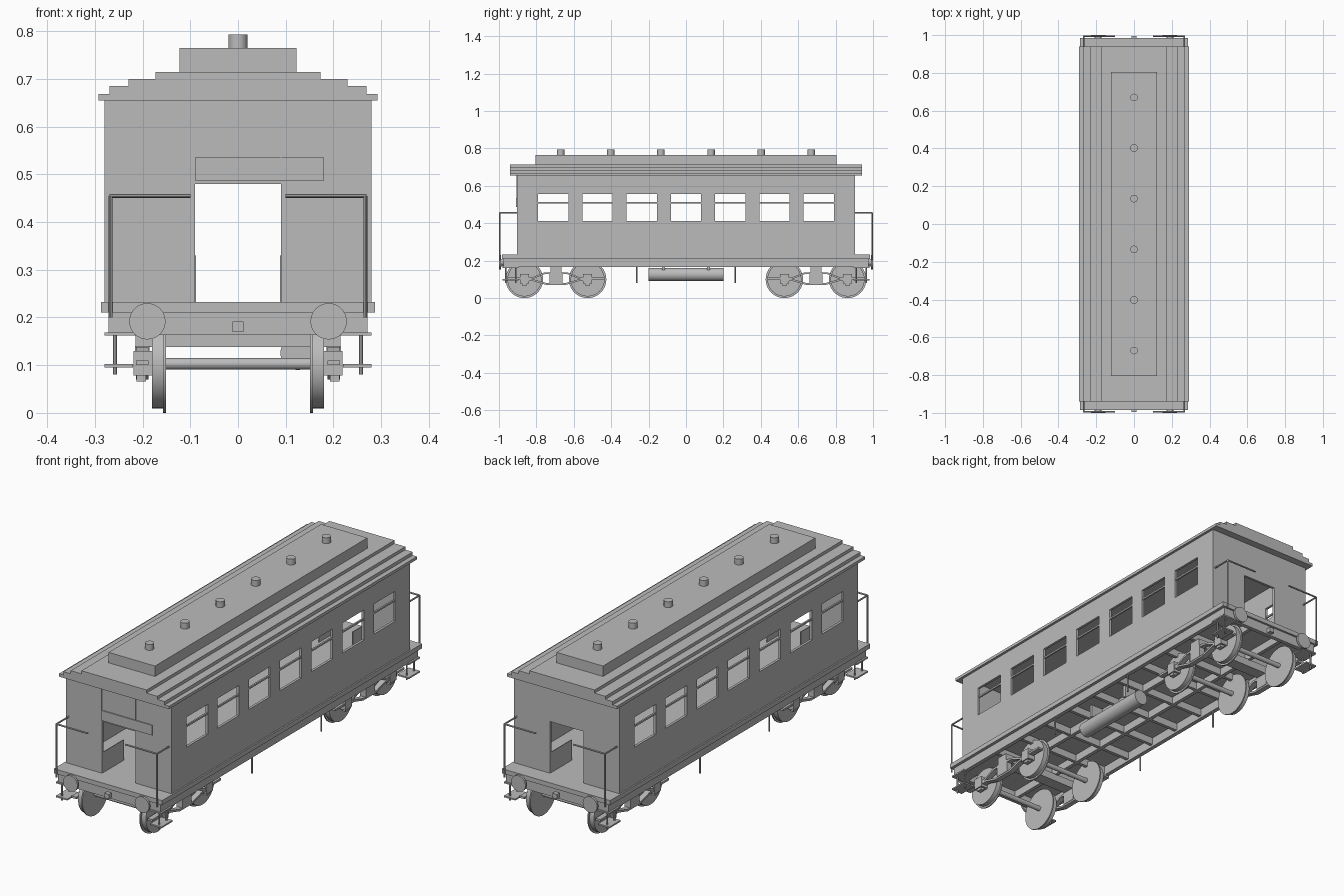
import bpy, bmesh, math
from mathutils import Matrix, Vector

cube = bpy.data.objects.get("Cube")
if cube:
    bpy.data.objects.remove(cube, do_unlink=True)

grey = bpy.data.materials.new("plain grey")
grey.use_nodes = True
grey.diffuse_color = (0.5, 0.5, 0.5, 1)
grey.node_tree.nodes["Principled BSDF"].inputs["Base Color"].default_value = (0.5, 0.5, 0.5, 1)


def finish(name, bm, smooth=False):
    mesh = bpy.data.meshes.new(name)
    bmesh.ops.recalc_face_normals(bm, faces=bm.faces)
    bm.to_mesh(mesh)
    bm.free()
    obj = bpy.data.objects.new(name, mesh)
    obj.data.materials.append(grey)
    bpy.context.collection.objects.link(obj)
    if smooth:
        bpy.ops.object.select_all(action='DESELECT')
        obj.select_set(True)
        bpy.context.view_layer.objects.active = obj
        bpy.ops.object.shade_smooth_by_angle(angle=math.radians(35))
    return obj


def box(name, x, y, z):
    """Box from (low, high) ranges on each axis."""
    bm = bmesh.new()
    size = [b - a for a, b in (x, y, z)]
    mid = [(a + b) / 2 for a, b in (x, y, z)]
    bmesh.ops.create_cube(bm, size=1, matrix=Matrix.Translation(mid) @ Matrix.Diagonal((*size, 1)))
    return finish(name, bm)


def mbox(name, x, y, z):
    """The same box on the left and right."""
    box(name + "_left", x, y, z)
    box(name + "_right", (-x[1], -x[0]), y, z)


def rod(name, start, end, radius, sides=24):
    a, b = Vector(start), Vector(end)
    turn = (b - a).to_track_quat('Z', 'Y').to_matrix().to_4x4()
    bm = bmesh.new()
    bmesh.ops.create_cone(bm, cap_ends=True, segments=sides, radius1=radius, radius2=radius,
                          depth=(b - a).length, matrix=Matrix.Translation((a + b) / 2) @ turn)
    return finish(name, bm, True)


def wall(name, spans, heights, opening, place, thickness):
    """Grid wall in a plane, leaving out the cells where opening(i, j) is true."""
    bm = bmesh.new()
    grid = [[bm.verts.new(place(u, v)) for v in heights] for u in spans]
    for i in range(len(spans) - 1):
        for j in range(len(heights) - 1):
            if not opening(i, j):
                bm.faces.new((grid[i][j], grid[i + 1][j], grid[i + 1][j + 1], grid[i][j + 1]))
    obj = finish(name, bm)
    solid = obj.modifiers.new("thickness", 'SOLIDIFY')
    solid.thickness = thickness
    solid.offset = 0


def profile(name, points, x0, x1):
    """Outline in the yz plane, extruded along x."""
    bm = bmesh.new()
    face = bm.faces.new([bm.verts.new((x0, y, z)) for y, z in points])
    out = bmesh.ops.extrude_face_region(bm, geom=[face])
    bmesh.ops.translate(bm, vec=(x1 - x0, 0, 0),
                        verts=[v for v in out["geom"] if isinstance(v, bmesh.types.BMVert)])
    finish(name, bm)


# Side walls with seven windows and a sash bar in each
spans = [-0.904]
for k in range(-3, 4):
    spans += [k * 0.2367 - 0.081, k * 0.2367 + 0.081]
spans.append(0.904)
for side, s in (("left", 1), ("right", -1)):
    wall("side_wall_" + side, spans, (0.21, 0.412, 0.556, 0.66),
         lambda i, j: j == 1 and i % 2 == 1, lambda u, v: (s * 0.274, u, v), 0.012)
    for k in range(-3, 4):
        mid = k * 0.2367
        box("sash_bar_" + side, (s * 0.274 - 0.004, s * 0.274 + 0.004),
            (mid - 0.082, mid + 0.082), (0.506, 0.514))
    box("sill_strip_" + side, (s * 0.281 - 0.003, s * 0.281 + 0.003), (-0.904, 0.904), (0.21, 0.218))

# Stepped roof, raised clerestory and vents
for half, low, high in ((0.292, 0.655, 0.669), (0.269, 0.669, 0.685),
                        (0.23, 0.685, 0.7), (0.173, 0.7, 0.715)):
    box("roof_step", (-half, half), (-0.94, 0.94), (low, high))
box("clerestory", (-0.123, 0.123), (-0.805, 0.805), (0.715, 0.765))
for k in range(6):
    y = (k - 2.5) * 0.268
    rod("roof_vent", (0, y, 0.765), (0, y, 0.793), 0.02)

# Floor and underframe
box("floor", (-0.287, 0.287), (-0.985, 0.985), (0.21, 0.232))
mbox("side_sill", (0.252, 0.272), (-0.975, 0.975), (0.165, 0.21))
mbox("inner_sill", (0.08, 0.098), (-0.975, 0.975), (0.172, 0.21))
for k in range(-4, 5):
    y = k * 0.174
    box("cross_beam", (-0.252, 0.252), (y - 0.008, y + 0.008), (0.175, 0.21))
for x in (-0.258, 0.258):
    for y in (-0.262, 0.262):
        rod("hanger", (x, y, 0.08), (x, y, 0.168), 0.004, 8)
rod("air_tank", (0.125, -0.2, 0.126), (0.125, 0.2, 0.126), 0.036, 32)
for y in (-0.12, 0.12):
    box("tank_strap", (0.09, 0.16), (y - 0.008, y + 0.008), (0.15, 0.21))

# Both ends: wall, doorway, platform rails, buffers, coupler and steps
for end, e in (("front", -1), ("back", 1)):
    def across(a, b):
        return tuple(sorted((e * a, e * b)))

    wall("end_wall_" + end, (-0.28, -0.09, 0.09, 0.28), (0.232, 0.48, 0.656),
         lambda i, j: i == 1 and j == 0, lambda u, v: (u, e * 0.898, v), 0.012)
    mbox("low_door_" + end, (0.088, 0.092), across(0.74, 0.892), (0.232, 0.33))
    box("headstock_" + end, (-0.27, 0.27), across(0.955, 0.975), (0.163, 0.21))
    box("coupler_" + end, (-0.012, 0.012), across(0.975, 0.996), (0.17, 0.192))
    for s in (-1, 1):
        x = s * 0.267
        rod("rail_post", (x, e * 0.995, 0.2), (x, e * 0.995, 0.455), 0.004, 8)
        rod("rail_top", (x, e * 0.995, 0.455), (s * 0.1, e * 0.995, 0.455), 0.004, 8)
        rod("rail_side", (x, e * 0.995, 0.455), (x, e * 0.9, 0.455), 0.004, 8)
        rod("buffer_shaft", (s * 0.19, e * 0.97, 0.192), (s * 0.19, e * 0.992, 0.192), 0.018)
        rod("buffer_plate", (s * 0.19, e * 0.99, 0.192), (s * 0.19, e, 0.192), 0.038, 32)
        for y in (0.91, 0.965):
            rod("step_hanger", (s * 0.258, e * y, 0.08), (s * 0.258, e * y, 0.17), 0.004, 8)
    mbox("upper_step_" + end, (0.2, 0.28), across(0.895, 0.98), (0.162, 0.169))
    mbox("lower_step_" + end, (0.22, 0.28), across(0.895, 0.98), (0.095, 0.102))
box("front_door_track", (-0.09, 0.18), (-0.909, -0.903), (0.487, 0.535))
mbox("front_door_groove", (0.089, 0.091), (-0.906, -0.903), (0.535, 0.655))

# Two four-wheeled bogies
for centre in (-0.695, 0.695):
    box("bolster", (-0.215, 0.215), (centre - 0.03, centre + 0.03), (0.138, 0.175))
    for y in (centre - 0.169, centre + 0.169):
        rod("axle", (-0.19, y, 0.103), (0.19, y, 0.103), 0.012)
        for s in (-1, 1):
            rod("wheel_flange", (s * 0.151, y, 0.1), (s * 0.157, y, 0.1), 0.1, 40)
            rod("wheel_tread", (s * 0.156, y, 0.1), (s * 0.18, y, 0.1), 0.091, 40)
        mbox("axle_box", (0.18, 0.219), (y - 0.024, y + 0.024), (0.078, 0.13))
        mbox("axle_box_foot", (0.193, 0.213), (y - 0.014, y + 0.014), (0.066, 0.08))
    # Arch bars: a raised top bar and a sagging lower bar
    top = [(-0.26, 0.1), (-0.13, 0.1), (-0.06, 0.128), (0.06, 0.128), (0.13, 0.1), (0.26, 0.1)]
    low = [(-0.19, 0.09), (-0.12, 0.09), (-0.05, 0.07), (0.05, 0.07), (0.12, 0.09), (0.19, 0.09)]
    for s in (-1, 1):
        for label, bar in (("upper_arch_bar", top), ("lower_arch_bar", low)):
            line = [(centre + y, z) for y, z in bar]
            upper = [(y, z + 0.01) for y, z in reversed(line)]
            profile(label, line + upper, s * 0.188, s * 0.214)
    mbox("spring_block", (0.186, 0.216), (centre - 0.035, centre + 0.035), (0.078, 0.14))
